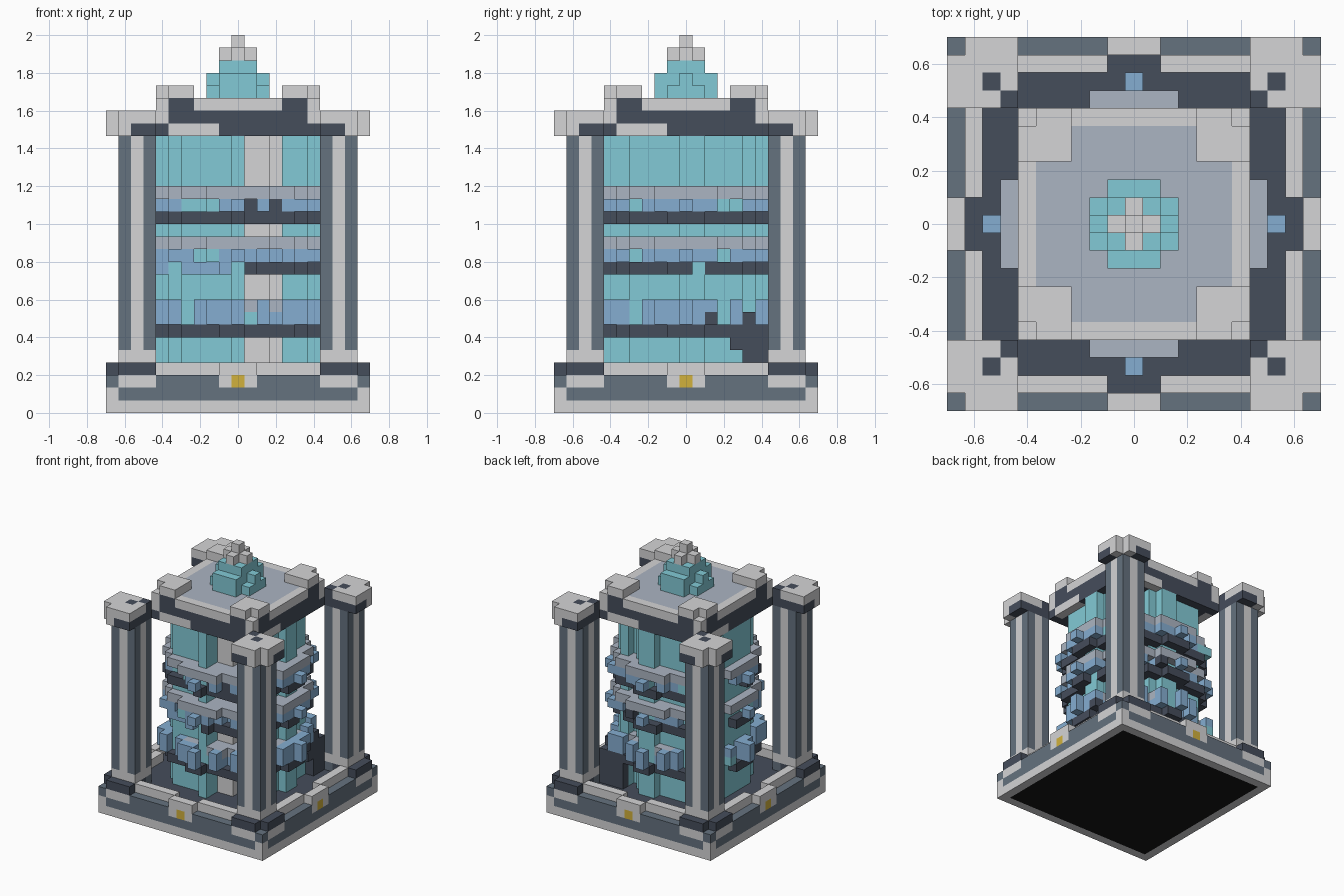
import bpy, bmesh, random
from mathutils import Vector
from itertools import product

if "Cube" in bpy.data.objects:
    bpy.data.objects.remove(bpy.data.objects["Cube"])

random.seed(4)
U = 1 / 15  # edge length of one block

COLOURS = {
    "pale_stone": (0.66, 0.66, 0.67),
    "slate": (0.13, 0.168, 0.212),
    "dark_iron": (0.06, 0.074, 0.105),
    "teal_crystal": (0.225, 0.59, 0.67),
    "blue_steel": (0.235, 0.42, 0.64),
    "grey_steel": (0.41, 0.46, 0.54),
    "gold": (0.64, 0.44, 0.045),
    "black": (0.007, 0.007, 0.007),
}
NAMES = list(COLOURS)
PALE, SLATE, DARK, TEAL, BLUE, GREY, GOLD, BLACK = range(len(NAMES))
MATERIALS = []
for name, rgb in COLOURS.items():
    mat = bpy.data.materials.new(name)
    mat.use_nodes = True
    mat.diffuse_color = (*rgb, 1)
    bsdf = mat.node_tree.nodes["Principled BSDF"]
    bsdf.inputs["Base Color"].default_value = (*rgb, 1)
    bsdf.inputs["Roughness"].default_value = 0.8
    MATERIALS.append(mat)


def span(a, b):
    return range(a, b + 1)


def fill(cells, xs, ys, zs, colour):
    for c in product(xs, ys, zs):
        cells[c] = colour


def turned(cells):
    """Repeat the cells on all four sides."""
    out = {}
    for (x, y, z), colour in cells.items():
        for _ in range(4):
            out[x, y, z] = colour
            x, y = -y, x
    return out


def build(name, cells, black_underside=False):
    """Make one mesh from the outer faces of a set of blocks."""
    bm = bmesh.new()
    verts = {}
    for cell, colour in cells.items():
        for axis, side in product(range(3), (-1, 1)):
            step = [0, 0, 0]
            step[axis] = side
            if tuple(c + s for c, s in zip(cell, step)) in cells:
                continue
            a, b = (axis + 1) % 3, (axis + 2) % 3
            ring = []
            for da, db in ((0, 0), (1, 0), (1, 1), (0, 1)):
                p = list(cell)
                p[axis] += side > 0
                p[a] += da
                p[b] += db
                key = tuple(p)
                if key not in verts:
                    verts[key] = bm.verts.new(Vector((p[0] - 0.5, p[1] - 0.5, p[2])) * U)
                ring.append(verts[key])
            face = bm.faces.new(ring if side > 0 else ring[::-1])
            inner = max(abs(cell[0]), abs(cell[1])) < 10
            under = black_underside and axis == 2 and side < 0 and inner
            face.material_index = BLACK if under else colour
    mesh = bpy.data.meshes.new(name)
    bm.to_mesh(mesh)
    bm.free()
    for mat in MATERIALS:
        mesh.materials.append(mat)
    obj = bpy.data.objects.new(name, mesh)
    bpy.context.collection.objects.link(obj)


# Base plinth with a dark floor
full = span(-10, 10)
base = {}
fill(base, full, full, [0], PALE)
fill(base, full, full, [1, 2], SLATE)
fill(base, span(-9, 9), span(-9, 9), [2], DARK)
trim = {(10, 10, 1): PALE}
fill(trim, span(7, 9), [-10], [2], PALE)
fill(trim, span(-9, -7), [-10], [2], PALE)
fill(trim, span(-1, 1), [-10], [2], PALE)
trim[0, -10, 2] = GOLD
base.update(turned(trim))
build("base_plinth", base, black_underside=True)

# Raised rim that steps outward at the middle of each side
rim = {}
fill(rim, span(-6, -2), [-9], [3], PALE)
fill(rim, span(2, 6), [-9], [3], PALE)
fill(rim, span(-1, 1), [-10], [3], PALE)
build("base_rim", turned(rim))

# Four corner feet, columns and capitals
feet, columns, caps = {}, {}, {}
corner = [c for c in product(span(7, 10), repeat=2) if c not in ((10, 10), (7, 7))]
for x, y in corner:
    feet[x, y, 3] = DARK
    caps[x, y, 22] = PALE if max(x, y) == 10 and min(x, y) == 9 else DARK
    caps[x, y, 23] = DARK if x == y == 8 else PALE
fill(caps, [7], [7], [22, 23], DARK)
for x, y in product(span(7, 9), repeat=2):
    stripe = x == 8 or y == 8
    fill(columns, [x], [y], span(3, 21), PALE if stripe else SLATE)
    columns[x, y, 4] = PALE
build("corner_feet", turned(feet))
build("corner_columns", turned(columns))
build("column_capitals", turned(caps))

# Roof frame and its panel
frame = {}
for x, y in product(span(-6, 6), repeat=2):
    far, near = max(abs(x), abs(y)), min(abs(x), abs(y))
    if far >= 5:
        fill(frame, [x], [y], [22, 23], DARK)
    frame[x, y, 24] = GREY if far < 6 else (DARK if near in (4, 5) else PALE)
details = {(6, 6, 23): PALE}
fill(details, span(-5, -2), [-6], [22], PALE)
frame.update(turned(details))
build("roof_frame", frame)

blocks = {}
fill(blocks, span(4, 6), span(4, 6), [25], PALE)
del blocks[6, 6, 25]
build("roof_corner_blocks", turned(blocks))

# Stepped finial
finial = {}
fill(finial, span(-2, 2), span(-1, 1), [25], TEAL)
fill(finial, span(-2, 2), [0], [26], TEAL)
fill(finial, span(-1, 1), span(-2, 2), [25, 26], TEAL)
fill(finial, span(-1, 1), span(-1, 1), [27], TEAL)
fill(finial, span(-1, 1), [0], [28], PALE)
fill(finial, [0], span(-1, 1), [28], PALE)
finial[0, 0, 29] = PALE
build("roof_finial", finial)

# Crystal core: an uneven ring of upright bars round a pale shaft
core = {}
for x, y in product(span(-6, 6), repeat=2):
    r2 = x * x + y * y
    if r2 <= 20:
        fill(core, [x], [y], span(3, 23), PALE)
    elif r2 <= 41 and not (y < 0 and 1 <= x <= 3):
        if r2 <= 29 or random.random() < 0.7:
            fill(core, [x], [y], span(3, 23), TEAL)
build("crystal_core", core)


# Three machinery rings: dark plate, blue teeth, grey plate
def tier(name, z, grey_limit, blue_front=False):
    cells = {}
    for x, y in product(span(-8, 8), repeat=2):
        r2 = x * x + y * y
        tip = r2 == 64 and x * y == 0
        disc = r2 <= 61 and r2 != 58
        if r2 <= 52 and (r2 <= 45 or random.random() < 0.85):
            cells[x, y, z] = BLUE if blue_front and x <= 0 and y < -3 else DARK
        if r2 <= 41 or tip or (disc and random.random() < 0.65):
            odd = random.random()
            colour = TEAL if odd < 0.07 else DARK if odd < 0.12 else BLUE
            cells[x, y, z + 1] = BLUE if tip else colour
            if grey_limit < 50:
                cells[x, y, z + 2] = BLUE
        if r2 <= grey_limit and r2 != 58:
            cells[x, y, z + 2] = GREY
    build(name, cells)


tier("lower_ring", 6, 42)
tier("middle_ring", 11, 55, blue_front=True)
tier("upper_ring", 15, 55)

# Dark machine block on the floor beside the core
machine = {}
fill(machine, span(4, 6), span(5, 6), [3, 4], DARK)
fill(machine, span(4, 6), span(4, 6), [5, 6], DARK)
fill(machine, span(4, 6), span(4, 5), [7], DARK)
build("floor_machine", machine)
